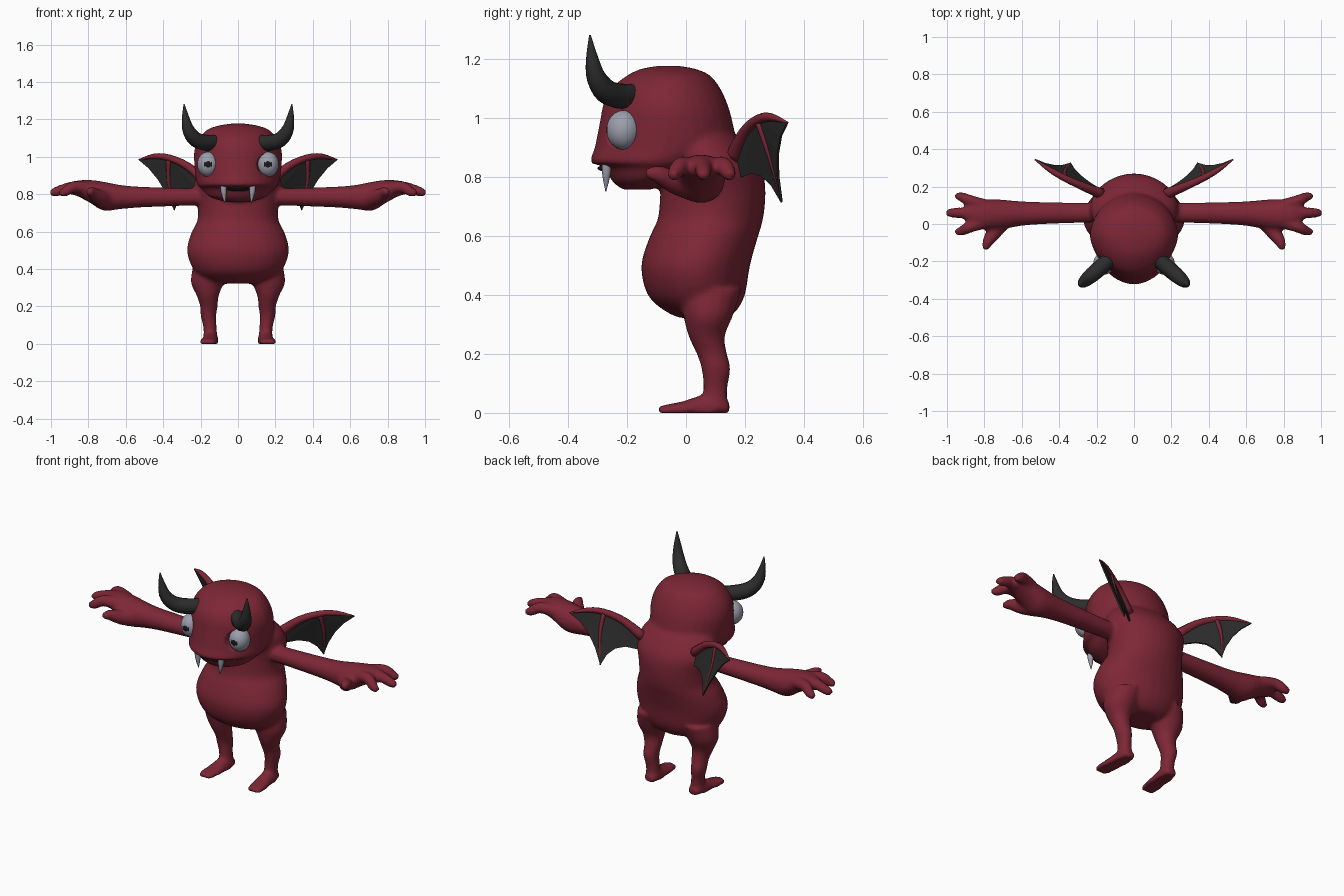
import bpy, bmesh, math
from mathutils import Vector

if "Cube" in bpy.data.objects:
    bpy.data.objects.remove(bpy.data.objects["Cube"])


def material(name, r, g, b):
    m = bpy.data.materials.new(name)
    m.use_nodes = True
    m.diffuse_color = (r, g, b, 1)
    m.node_tree.nodes["Principled BSDF"].inputs["Base Color"].default_value = (r, g, b, 1)
    return m


RED = material("crimson skin", .205, .02, .036)
BLACK = material("charcoal horn", .026, .026, .026)
GREY = material("eye grey", .33, .34, .41)
PUPIL = material("pupil black", .01, .01, .012)


def smooth_path(rows, steps):
    """Catmull-Rom interpolation of equal-length rows."""
    rows = [Vector(r) for r in rows]
    out = []
    for i in range(len(rows) - 1):
        p0, p1 = rows[max(i - 1, 0)], rows[i]
        p2, p3 = rows[i + 1], rows[min(i + 2, len(rows) - 1)]
        for k in range(steps):
            t = k / steps
            out.append(p1 + (p2 - p0) * (t / 2) + (2 * p0 - 5 * p1 + 4 * p2 - p3) * (t * t / 2)
                       + (3 * p1 - p0 - 3 * p2 + p3) * (t ** 3 / 2))
    return out + [rows[-1]]


def tube(bm, rows, side=1, axis=None, sides=16, steps=3, narrow=0, floor=None):
    """Loft ellipses; each row is x, y, z, horizontal radius, other radius."""
    path = smooth_path(rows, steps)
    rings = []
    for i, p in enumerate(path):
        c = Vector(p[:3])
        a, b = path[max(i - 1, 0)], path[min(i + 1, len(path) - 1)]
        n = Vector(axis) if axis else (Vector(b[:3]) - Vector(a[:3])).normalized()
        u = Vector((0, 0, 1)).cross(n)
        u = u.normalized() if u.length > .001 else Vector((1, 0, 0))
        v = n.cross(u)
        ring = []
        for k in range(sides):
            ang = 2 * math.pi * k / sides
            front = max(-math.sin(ang), 0)
            q = c + u * math.cos(ang) * max(p[3], .002) * (1 - narrow * front) \
                + v * math.sin(ang) * max(p[4], .002)
            if floor is not None:
                q.z = max(q.z, floor)
            ring.append(bm.verts.new((q.x * side, q.y, q.z)))
        rings.append(ring)
    for r, s in zip(rings, rings[1:]):
        for k in range(sides):
            j = (k + 1) % sides
            bm.faces.new((r[k], r[j], s[j], s[k]))
    bm.faces.new(rings[0])
    bm.faces.new(rings[-1])


def round_tube(bm, rows, **kw):
    tube(bm, [(*r, r[3]) for r in rows], **kw)


def stack(bm, rows, **kw):
    """Horizontal slices: height, half width, front y, back y."""
    tube(bm, [(0, (f + b) / 2, z, w, (b - f) / 2) for z, w, f, b in rows],
         axis=(0, 0, 1), sides=32, **kw)


def ball(bm, centre, radii):
    """Ellipsoid with its pole on the front."""
    vs = bmesh.ops.create_uvsphere(bm, u_segments=32, v_segments=24, radius=1)["verts"]
    for v in vs:
        x, y, z = v.co
        v.co = Vector(centre) + Vector((x * radii[0], z * radii[1], -y * radii[2]))


def finish(name, bm, *mats, mirror=False, smooth=True):
    bmesh.ops.recalc_face_normals(bm, faces=bm.faces)
    mesh = bpy.data.meshes.new(name)
    bm.to_mesh(mesh)
    bm.free()
    ob = bpy.data.objects.new(name, mesh)
    bpy.context.collection.objects.link(ob)
    for m in mats:
        mesh.materials.append(m)
    for p in mesh.polygons:
        p.use_smooth = smooth
    if mirror:
        ob.modifiers.new("mirror", "MIRROR").use_mirror_merge = False
    return ob


# Torso and head
skin = bmesh.new()
stack(skin, [(.322, .10, -.02, .14), (.345, .18, -.07, .17), (.40, .24, -.13, .20),
             (.50, .273, -.152, .217), (.60, .247, -.122, .245), (.66, .217, -.095, .262),
             (.75, .217, -.087, .27), (.83, .235, -.08, .257), (.90, .22, -.08, .21),
             (.96, .16, -.05, .15)])
stack(skin, [(.758, .06, -.215, -.12), (.785, .15, -.25, -.04), (.835, .20, -.28, .08),
             (.85, .217, -.325, .12), (.90, .228, -.31, .17), (1.0, .236, -.29, .155),
             (1.05, .23, -.28, .14), (1.1, .208, -.255, .117), (1.145, .165, -.20, .082),
             (1.168, .10, -.15, .03), (1.178, .03, -.09, -.03)], narrow=.12)

for s in (1, -1):
    # Arm and palm
    tube(skin, [(.12, .06, .79, .05, .05), (.25, .06, .786, .053, .047),
                (.50, .058, .785, .06, .055), (.62, .055, .785, .068, .064),
                (.72, .05, .79, .082, .078), (.79, .05, .815, .082, .062),
                (.86, .055, .832, .07, .042), (.90, .058, .83, .05, .03)], side=s, axis=(1, 0, 0))
    # Three fingers and a thumb
    for y0, y1, x1 in ((.10, .152, .955), (.058, .06, 1.004), (.01, -.045, .955)):
        round_tube(skin, [(.80, y0, .83, .035), (.88, (y0 + y1) / 2, .84, .031),
                          (x1 - .035, y1 + (y0 - y1) * .15, .815, .027),
                          (x1, y1, .803, .016)], side=s, sides=12)
    round_tube(skin, [(.70, .03, .77, .055), (.745, -.04, .785, .042),
                      (.782, -.095, .81, .03), (.795, -.138, .815, .017)], side=s, sides=12)
    # Leg
    tube(skin, [(.14, .08, .42, .10, .11), (.163, .075, .33, .09, .085),
                (.162, .07, .26, .06, .062), (.156, .088, .20, .047, .052),
                (.158, .102, .15, .042, .05), (.150, .10, .09, .036, .042),
                (.147, .10, .03, .038, .04), (.147, .10, .005, .036, .038)], side=s, axis=(0, 0, 1))
    # Foot with a flat sole
    tube(skin, [(.145, .148, .015, .03, .02), (.146, .11, .02, .042, .045),
                (.15, .05, .012, .043, .048), (.155, -.01, .01, .048, .03),
                (.16, -.06, .008, .048, .022), (.162, -.097, .005, .034, .016)],
         side=s, axis=(0, 1, 0), floor=0)

body = finish("body", skin, RED)
cut = bmesh.new()
for s in (1, -1):
    ball(cut, (s * .16, -.27, .96), (.06, .08, .066))
sockets = finish("socket_cutter", cut, RED)
sockets.hide_render = True

# Fuse the parts, carve the eye sockets, soften the joins
fuse = body.modifiers.new("fuse", "REMESH")
fuse.mode = "VOXEL"
fuse.voxel_size = .011
fuse.use_smooth_shade = True
carve = body.modifiers.new("carve", "BOOLEAN")
carve.operation = "DIFFERENCE"
carve.object = sockets
soften = body.modifiers.new("soften", "SMOOTH")
soften.factor = .5
soften.iterations = 5
bpy.context.view_layer.objects.active = body
for m in list(body.modifiers):
    bpy.ops.object.modifier_apply(modifier=m.name)
bpy.data.objects.remove(sockets)

# Eyes with a flat oval pupil
bm = bmesh.new()
eye = Vector((.16, -.212, .96))
ball(bm, eye, (.058, .058, .067))
for f in bm.faces:
    d = f.calc_center_median() - eye
    if d.y < 0 and (d.x / .025) ** 2 + (d.z / .015) ** 2 < 1:
        f.material_index = 1
finish("eyes", bm, GREY, PUPIL, mirror=True)

# Dark mouth under the lip
bm = bmesh.new()
ball(bm, (0, -.25, .83), (.07, .05, .014))
finish("mouth", bm, PUPIL)

# Fangs
bm = bmesh.new()
round_tube(bm, [(.077, -.268, .86, .018), (.077, -.27, .82, .016),
                (.074, -.271, .785, .010), (.071, -.272, .752, .001)], axis=(0, 0, 1), sides=10)
finish("fangs", bm, GREY, mirror=True)

# Horns
bm = bmesh.new()
round_tube(bm, [(.115, -.175, 1.077, .040), (.17, -.225, 1.075, .043),
                (.225, -.272, 1.092, .041), (.262, -.304, 1.137, .034),
                (.279, -.318, 1.20, .022), (.288, -.326, 1.282, .003)], sides=12)
finish("horns", bm, BLACK, mirror=True)

# Wing bones
root, crest = Vector((.17, .16, .865)), Vector((.37, .245, .995))
tip, spike = Vector((.53, .345, .985)), Vector((.34, .325, .715))
bm = bmesh.new()
round_tube(bm, [(*root, .03), (.27, .20, .95, .022), (*crest, .018),
                (.45, .29, 1.003, .014), (*tip, .003)], sides=8)
round_tube(bm, [(*crest, .014), (.37, .285, .87, .010), (*spike, .003)], sides=8)
finish("wing_bones", bm, RED, mirror=True)

# Wing membrane with scalloped trailing edge
def scallop(a, mid, b):
    return [a * (1 - t) ** 2 + Vector(mid) * 2 * t * (1 - t) + b * t * t for t in (0, .25, .5, .75)]


base = Vector((.19, .19, .80))
edge = scallop(tip, (.42, .29, .91), spike) + scallop(spike, (.31, .26, .85), base)
edge += [base, root, Vector((.27, .20, .95))]
bm = bmesh.new()
hub = bm.verts.new(crest)
rim = [bm.verts.new(p) for p in edge]
for a, b in zip(rim, rim[1:]):
    bm.faces.new((hub, a, b))
wing = finish("wing_membranes", bm, BLACK, mirror=True, smooth=False)
thick = wing.modifiers.new("thickness", "SOLIDIFY")
thick.thickness = .008
thick.offset = 0
